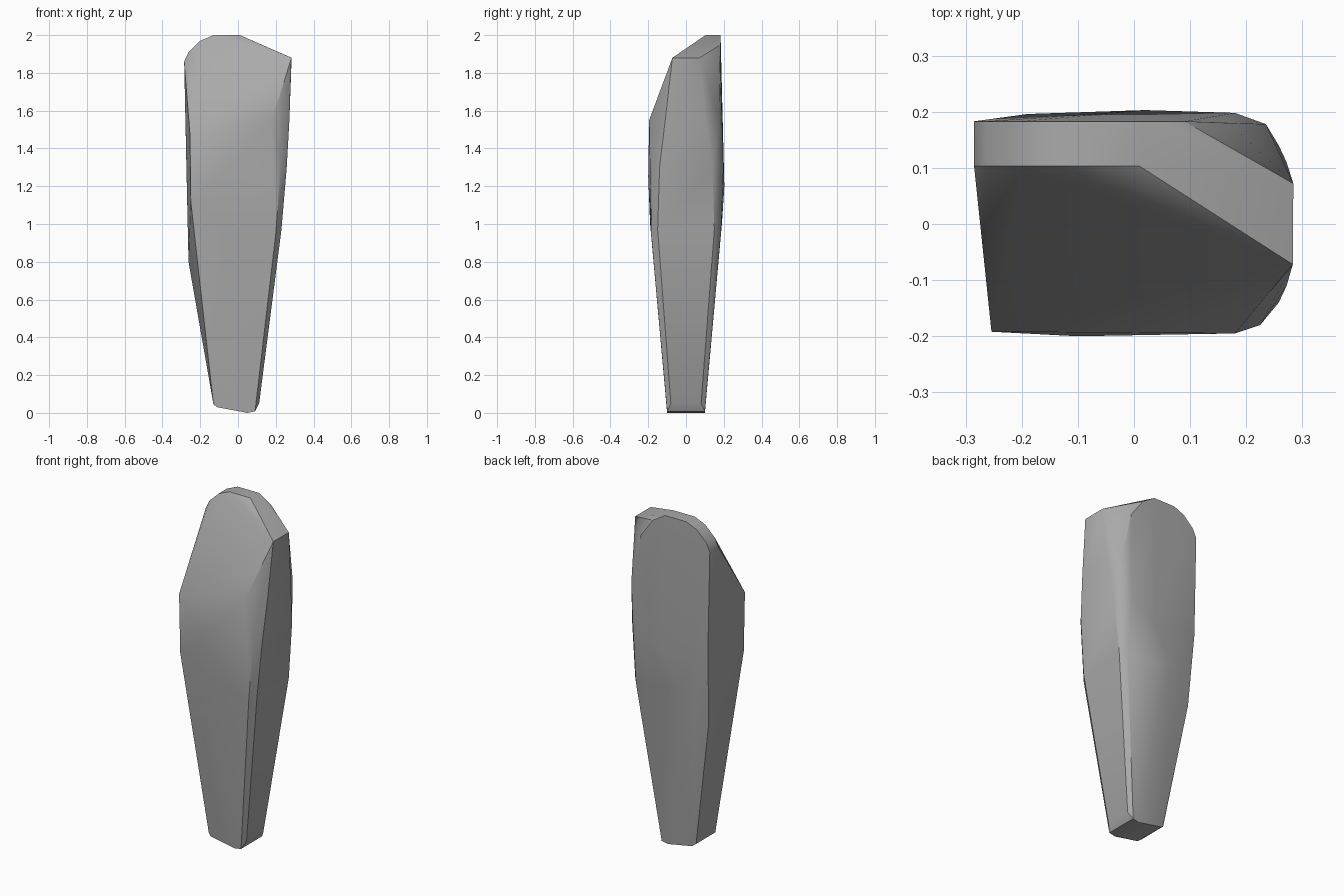
import bpy, bmesh, math

cube = bpy.data.objects.get("Cube")
if cube:
    bpy.data.objects.remove(cube, do_unlink=True)

# One plain grey stone material
stone = bpy.data.materials.new("stone grey")
stone.use_nodes = True
GREY = (0.4, 0.4, 0.4, 1)
stone.diffuse_color = GREY
stone.node_tree.nodes["Principled BSDF"].inputs["Base Color"].default_value = GREY


def mirrored(x, y, z):
    """Matching points on the front and back."""
    return [(x, -y, z), (x, y, z)]


points = []
# Narrow chipped foot
for x, y, z in [(-.13, .09, .045), (-.11, .1, .03), (.05, .1, 0),
                (.09, .1, .008), (.112, .08, .05)]:
    points += mirrored(x, y, z)

# Widening shaft and rounded right-hand flank
for x, y, z in [(.2, .185, .95), (.23, .15, .97), (.225, .18, 1.3),
                (.258, .14, 1.3), (.272, .11, 1.55), (-.1, .19, 1.0)]:
    points += mirrored(x, y, z)

# Left-hand flank
points += [(-.262, .08, .8), (-.255, .15, .82), (-.25, -.187, 1.12),
           (-.254, -.192, 1.47), (-.272, .183, 1.25)]

# Front and back bulges
points += [(-.1, -.2, 1.25), (.18, -.195, 1.55), (.18, .198, 1.3),
           (.02, .203, 1.2), (-.19, .196, 1.2), (.235, .178, 1.55)]

# Rounded crown: the same arch at the slope and at the back
for x, z in [(-.285, 1.86), (-.262, 1.91), (-.2, 1.97), (-.13, 2), (.01, 2)]:
    points += [(x, .103, z), (x, .183, z)]
points += [(.09, .183, 1.95), (.17, .18, 1.84)]

# Low shoulder of the crown
points += [(.283, -.072, 1.88), (.284, .072, 1.88)]

bm = bmesh.new()
for p in points:
    bm.verts.new(p)
hull = bmesh.ops.convex_hull(bm, input=bm.verts)
loose = [v for v in bm.verts if not v.link_faces]
bmesh.ops.delete(bm, geom=loose, context="VERTS")
bmesh.ops.dissolve_limit(bm, angle_limit=math.radians(1),
                         verts=bm.verts, edges=bm.edges)
bmesh.ops.recalc_face_normals(bm, faces=bm.faces)

mesh = bpy.data.meshes.new("standing_stone")
bm.to_mesh(mesh)
bm.free()
mesh.materials.append(stone)
rock = bpy.data.objects.new("standing_stone", mesh)
bpy.context.collection.objects.link(rock)

# Soft facets with the strong ridges kept crisp
bpy.context.view_layer.objects.active = rock
rock.select_set(True)
bpy.ops.object.shade_smooth_by_angle(angle=math.radians(30))
